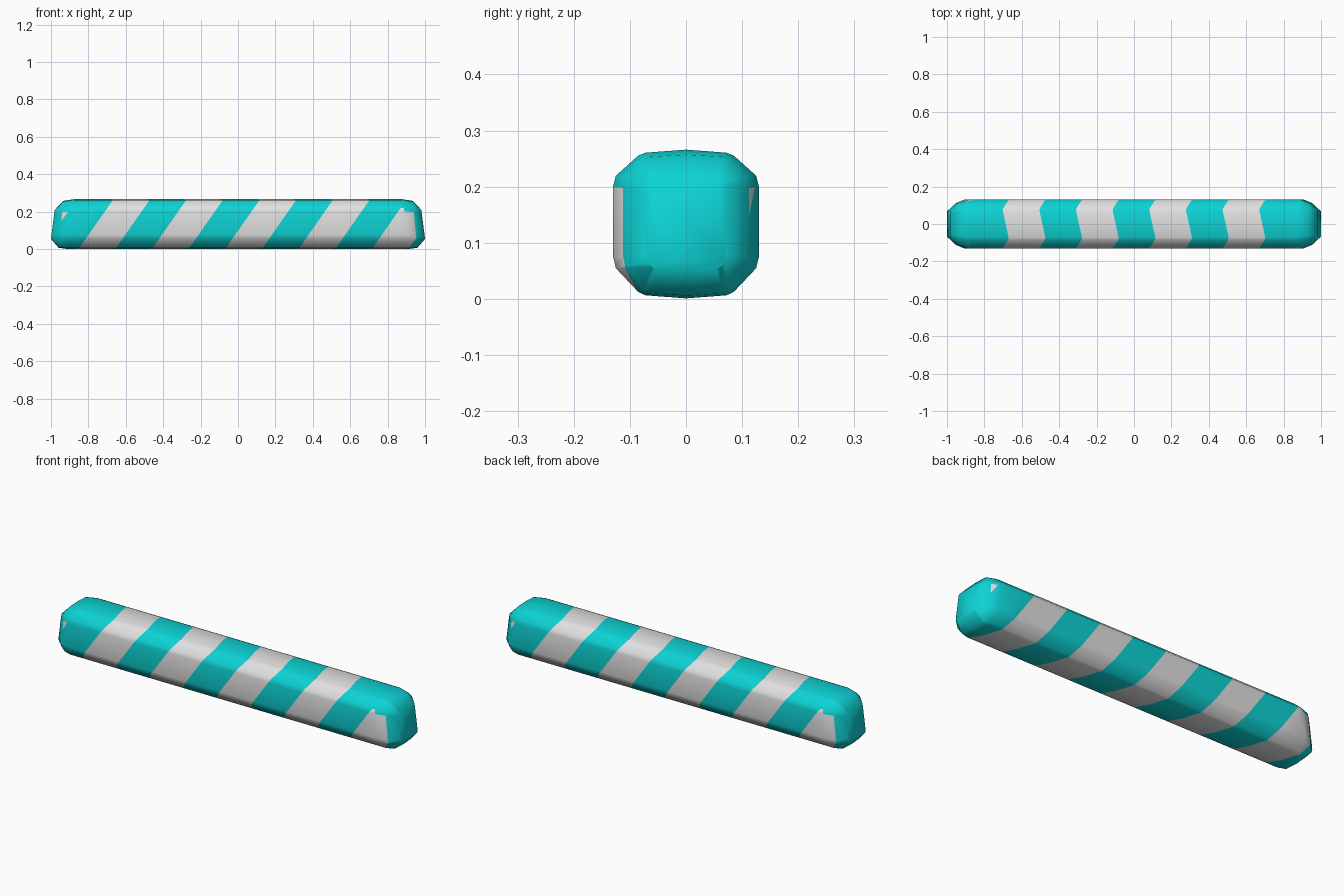
import bpy, bmesh, math
from mathutils import Vector

old = bpy.data.objects.get("Cube")
if old:
    bpy.data.objects.remove(old, do_unlink=True)


def make_material(name, rgb):
    mat = bpy.data.materials.new(name)
    mat.use_nodes = True
    color = (*rgb, 1.0)
    mat.diffuse_color = color
    mat.node_tree.nodes["Principled BSDF"].inputs["Base Color"].default_value = color
    return mat


def section(x_low, x_high, side, top, z_bottom, z_low, z_high, z_top, crown):
    """Eight-sided cross-section with slightly crowned top and bottom and softened corners."""
    half = [(0, z_bottom - crown), (top, z_bottom), (side, z_low),
            (side, z_high), (top, z_top), (0, z_top + crown)]
    outline = half + [(-y, z) for y, z in half[-2:0:-1]]
    pts = []
    for i, (y, z) in enumerate(outline):
        here = Vector((y, z))
        if y == 0:
            pts.append(here)
            continue
        before = Vector(outline[i - 1])
        after = Vector(outline[(i + 1) % len(outline)])
        pts += [here.lerp(before, 0.1), here.lerp(after, 0.1)]
    ring = []
    for p in pts:
        t = (p.y - z_bottom) / (z_top - z_bottom)
        ring.append(Vector((x_low + (x_high - x_low) * t, p.x, p.y)))
    return ring


# Bar body: three cross-sections at each end, mirrored in x
ends = [section(0.92, 0.88, 0.13, 0.08, 0.007, 0.06, 0.215, 0.26, 0.006),
        section(0.958, 0.935, 0.112, 0.072, 0.01, 0.06, 0.213, 0.253, 0.004),
        section(1.0, 0.98, 0.07, 0.06, 0.055, 0.065, 0.203, 0.208, 0.001)]
rings = [[Vector((-p.x, p.y, p.z)) for p in ring] for ring in reversed(ends)] + ends

# Stripe zones: lean direction of the stripes and where the first one starts
PERIOD = 0.392
zones = {1: (Vector((1, 0, -0.7)), -0.852),   # front
         2: (Vector((1, 0, 0.7)), -0.912),    # back
         3: (Vector((1, 0.22, 0)), -0.686),   # top
         4: (Vector((1, 0.41, 0)), -0.882)}   # bottom

bm = bmesh.new()
zone_layer = bm.faces.layers.int.new("zone")
loops = [[bm.verts.new(p) for p in ring] for ring in rings]
count = len(loops[0])
middle = 2
for r in range(len(loops) - 1):
    for i in range(count):
        j = (i + 1) % count
        face = bm.faces.new((loops[r][i], loops[r][j], loops[r + 1][j], loops[r + 1][i]))
        a, b = ends[0][i], ends[0][j]
        edge, mid = (b - a), (a + b) / 2
        sideways = abs(edge.z) > 0.3 * abs(edge.y)
        if sideways:
            zone = 1 if mid.y < 0 else 2
        else:
            zone = 3 if mid.z > 0.13 else 4
        # The rounded ends only take stripes on the lower side walls
        rim = r in (middle - 1, middle + 1)
        if r == middle or (rim and sideways and mid.z < 0.2):
            face[zone_layer] = zone
bm.faces.new(loops[0])
bm.faces.new(loops[-1])
bmesh.ops.recalc_face_normals(bm, faces=bm.faces[:])

# Cut the slanted stripe edges into each zone
for zone, (lean, start) in zones.items():
    for k in range(-1, 12):
        faces = [f for f in bm.faces if f[zone_layer] == zone]
        geom = set(faces)
        for f in faces:
            geom.update(f.edges)
            geom.update(f.verts)
        offset = start + k * PERIOD / 2
        bmesh.ops.bisect_plane(bm, geom=list(geom), dist=0.00001,
                               plane_co=Vector((offset, 0, 0)), plane_no=lean)

# Colour alternate bands
for f in bm.faces:
    zone = f[zone_layer]
    if zone:
        lean, start = zones[zone]
        c = f.calc_center_median()
        band = math.floor((c.dot(lean) - start) / (PERIOD / 2))
        upper_end = abs(c.x) > 0.85 and c.z > 0.212
        if band % 2 == 0 and not upper_end:
            f.material_index = 1

mesh = bpy.data.meshes.new("striped_bar")
bm.to_mesh(mesh)
bm.free()
mesh.materials.append(make_material("teal", (0.004, 0.65, 0.66)))
mesh.materials.append(make_material("light grey", (0.75, 0.75, 0.75)))
bar = bpy.data.objects.new("striped_bar", mesh)
bpy.context.collection.objects.link(bar)

bpy.ops.object.select_all(action="DESELECT")
bar.select_set(True)
bpy.context.view_layer.objects.active = bar
bpy.ops.object.shade_smooth_by_angle(angle=math.radians(50))
